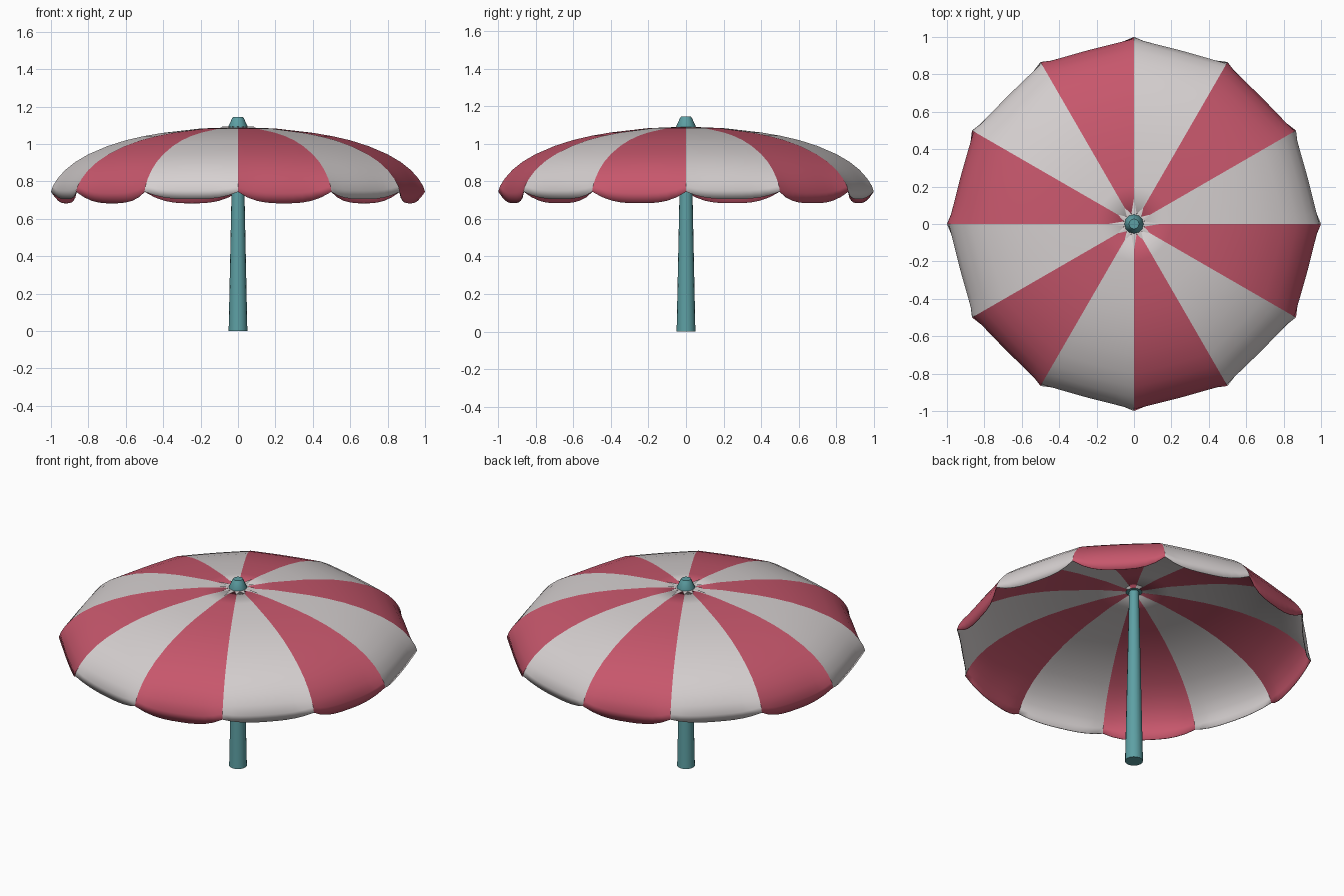
import bpy, bmesh, math

if "Cube" in bpy.data.objects:
    bpy.data.objects.remove(bpy.data.objects["Cube"])

def material(name, rgb):
    m = bpy.data.materials.new(name)
    m.diffuse_color = (*rgb, 1)
    m.use_nodes = True
    m.node_tree.nodes["Principled BSDF"].inputs["Base Color"].default_value = m.diffuse_color
    return m

WHITE = material("warm white", (0.67, 0.63, 0.63))
RED = material("rose red", (0.57, 0.095, 0.15))
TEAL = material("teal", (0.11, 0.35, 0.37))

def make_object(name, bm, mats):
    me = bpy.data.meshes.new(name)
    bm.to_mesh(me)
    bm.free()
    for m in mats:
        me.materials.append(m)
    ob = bpy.data.objects.new(name, me)
    bpy.context.collection.objects.link(ob)
    return ob

def smooth(ob, angle):
    bpy.ops.object.select_all(action='DESELECT')
    ob.select_set(True)
    bpy.context.view_layer.objects.active = ob
    bpy.ops.object.shade_smooth_by_angle(angle=math.radians(angle))

def lathe(name, profile, sides, mat):
    bm = bmesh.new()
    rings = [[bm.verts.new((r * math.cos(math.tau * i / sides),
                            r * math.sin(math.tau * i / sides), z))
              for i in range(sides)] for r, z in profile]
    for a, b in zip(rings, rings[1:]):
        for i in range(sides):
            j = (i + 1) % sides
            bm.faces.new((a[i], a[j], b[j], b[i]))
    bm.faces.new(rings[0][::-1])
    bm.faces.new(rings[-1])
    ob = make_object(name, bm, [mat])
    smooth(ob, 35)
    return ob

# Canopy: rib profile as (radius, height, share of the scallop drop, inward tuck)
PROFILE = [(0.02, 1.09, 0, 0), (0.2, 1.083, 0, 0), (0.4, 1.06, 0, 0),
           (0.5, 1.043, 0, 0), (0.6, 1.02, 0, 0), (0.7, 0.988, 0, 0),
           (0.8, 0.945, 0, 0), (0.87, 0.904, 0.02, 0), (0.925, 0.86, 0.08, 0),
           (0.965, 0.815, 0.25, 0), (0.99, 0.775, 0.6, 0.004),
           (1.0, 0.745, 1, 0.022)]
PANELS, STEPS = 12, 10
HALF = math.pi / PANELS

bm = bmesh.new()
for k in range(PANELS):
    drop = 0.062 if k % 2 else 0.04
    grid = []
    for r, z, share, tuck in PROFILE:
        row = []
        for i in range(STEPS + 1):
            u = 2 * i / STEPS - 1
            scallop = 1 - abs(u) ** 3
            chord = math.cos(HALF) / math.cos(u * HALF)   # nearly straight between ribs
            rad = r * (0.75 * chord + 0.25) - tuck * scallop
            a = (2 * k + 1 + u) * HALF
            row.append(bm.verts.new((rad * math.cos(a), rad * math.sin(a),
                                     z - drop * share * scallop)))
        grid.append(row)
    for a, b in zip(grid, grid[1:]):
        for i in range(STEPS):
            f = bm.faces.new((a[i], b[i], b[i + 1], a[i + 1]))
            f.material_index = k % 2
bmesh.ops.remove_doubles(bm, verts=bm.verts, dist=0.0005)
seams = [e for e in bm.edges if len(e.link_faces) == 2
         and e.link_faces[0].material_index != e.link_faces[1].material_index]
canopy = make_object("canopy", bm, [WHITE, RED])
smooth(canopy, 50)
# keep the rib seams crisp
me = canopy.data
bm = bmesh.new()
bm.from_mesh(me)
for e in bm.edges:
    if len({f.material_index for f in e.link_faces}) > 1:
        e.smooth = False
bm.to_mesh(me)
bm.free()
mod = canopy.modifiers.new("cloth thickness", 'SOLIDIFY')
mod.thickness = 0.004
mod.offset = -1

# Small white star of rib ends around the top
bm = bmesh.new()
star = []
for i in range(24):
    r = 0.055 if i % 2 else (0.14 if i % 6 == 0 else 0.10)
    a = i * HALF
    star.append(bm.verts.new((r * math.cos(a), r * math.sin(a), 1.0915)))
top = bm.verts.new((0, 0, 1.094))
for i in range(24):
    bm.faces.new((top, star[i], star[(i + 1) % 24]))
make_object("rib_star", bm, [WHITE])

# Tapered pole and top cap
lathe("pole", [(0.05, 0), (0.035, 0.72), (0.027, 1.09)], 16, TEAL)
lathe("top_cap", [(0.05, 1.085), (0.051, 1.095), (0.034, 1.132), (0.027, 1.145)], 12, TEAL)
